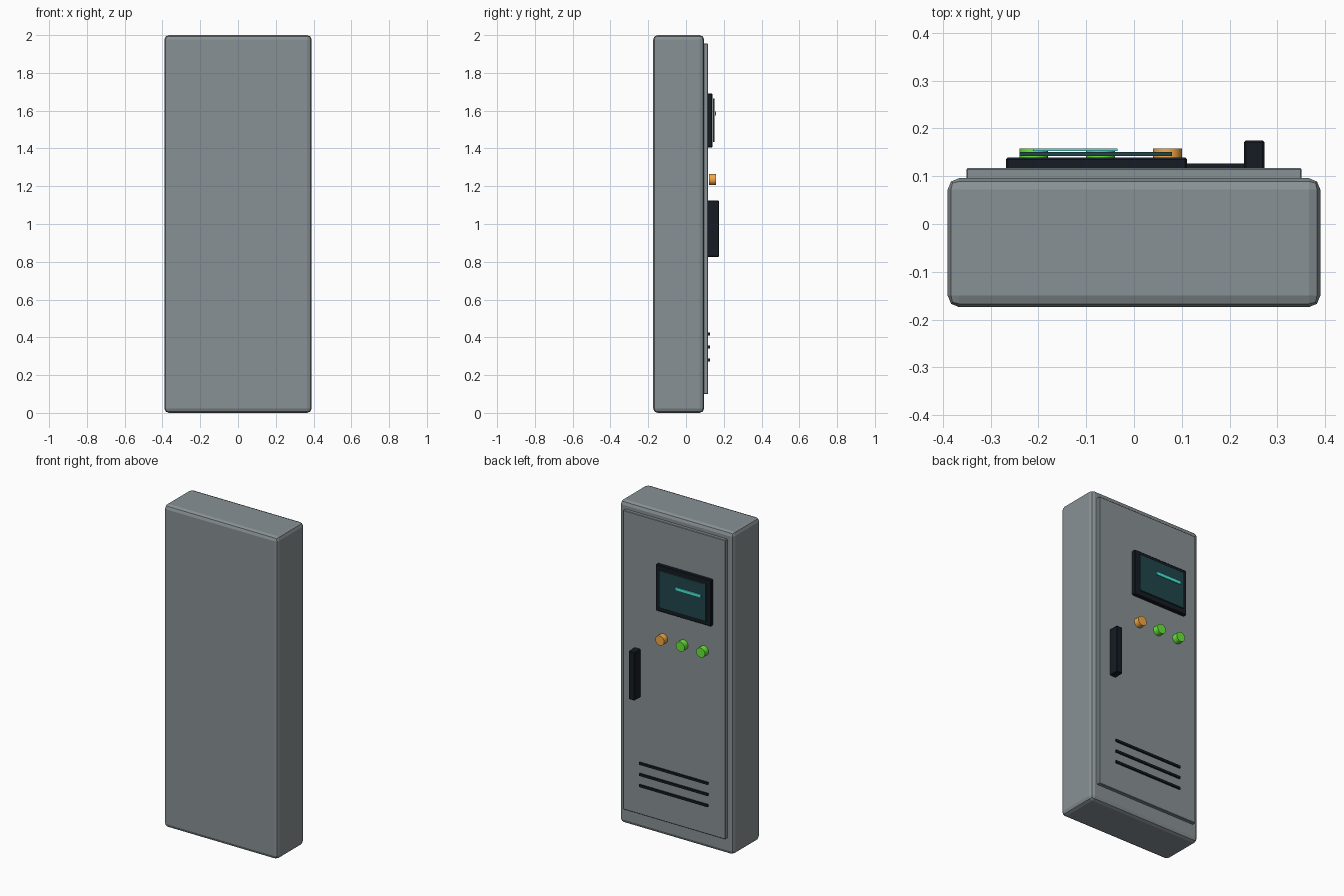
import bpy
from math import pi

if "Cube" in bpy.data.objects:
    bpy.data.objects.remove(bpy.data.objects["Cube"])


def material(name, color):
    mat = bpy.data.materials.new(name)
    mat.diffuse_color = (*color, 1)
    mat.use_nodes = True
    mat.node_tree.nodes["Principled BSDF"].inputs["Base Color"].default_value = mat.diffuse_color
    return mat


STEEL = material("painted_steel", (0.25, 0.285, 0.30))
DARK = material("dark_plastic", (0.008, 0.012, 0.018))
GLASS = material("screen_glass", (0.015, 0.06, 0.07))
CYAN = material("cyan_glow", (0.07, 0.8, 0.72))
GREEN = material("green_light", (0.14, 0.8, 0.04))
AMBER = material("amber_light", (0.9, 0.4, 0.06))


def box(name, x, y, z, mat, bevel=0.0, segments=1):
    """Box given by its (min, max) range on each axis."""
    ranges = (x, y, z)
    bpy.ops.mesh.primitive_cube_add(size=1, location=[(a + b) / 2 for a, b in ranges])
    obj = bpy.context.object
    obj.name = name
    obj.scale = [b - a for a, b in ranges]
    bpy.ops.object.transform_apply(location=False, rotation=False, scale=True)
    obj.data.materials.append(mat)
    if bevel:
        mod = obj.modifiers.new("bevel", 'BEVEL')
        mod.width = bevel
        mod.segments = segments
    return obj


# cabinet shell and door
box("cabinet_body", (-0.39, 0.39), (-0.174, 0.096), (0, 2), STEEL, 0.024, 2)
box("door", (-0.351, 0.351), (0.085, 0.117), (0.1, 1.955), STEEL, 0.003)

# display: frame, glass and trace line
box("screen_frame", (-0.268, 0.111), (0.112, 0.139), (1.405, 1.692), DARK, 0.004)
box("screen_glass", (-0.24, 0.08), (0.142, 0.151), (1.435, 1.665), GLASS)
box("screen_trace", (-0.211, -0.035), (0.153, 0.158), (1.575, 1.595), CYAN)

# indicator buttons
for i, (x, mat) in enumerate([(-0.21, GREEN), (-0.07, GREEN), (0.07, AMBER)]):
    bpy.ops.mesh.primitive_cylinder_add(vertices=20, radius=0.03, depth=0.036,
                                        location=(x, 0.14, 1.236),
                                        rotation=(pi / 2, 0, 0))
    button = bpy.context.object
    button.name = f"button_{i + 1}"
    button.data.materials.append(mat)
    bpy.ops.object.shade_smooth_by_angle()

# door handle
box("door_handle", (0.23, 0.273), (0.112, 0.175), (0.826, 1.125), DARK, 0.004)

# vent slots
for i in range(3):
    z = 0.28 + i * 0.069
    box(f"vent_slot_{i + 1}", (-0.235, 0.235), (0.112, 0.127), (z - 0.007, z + 0.007), DARK)
